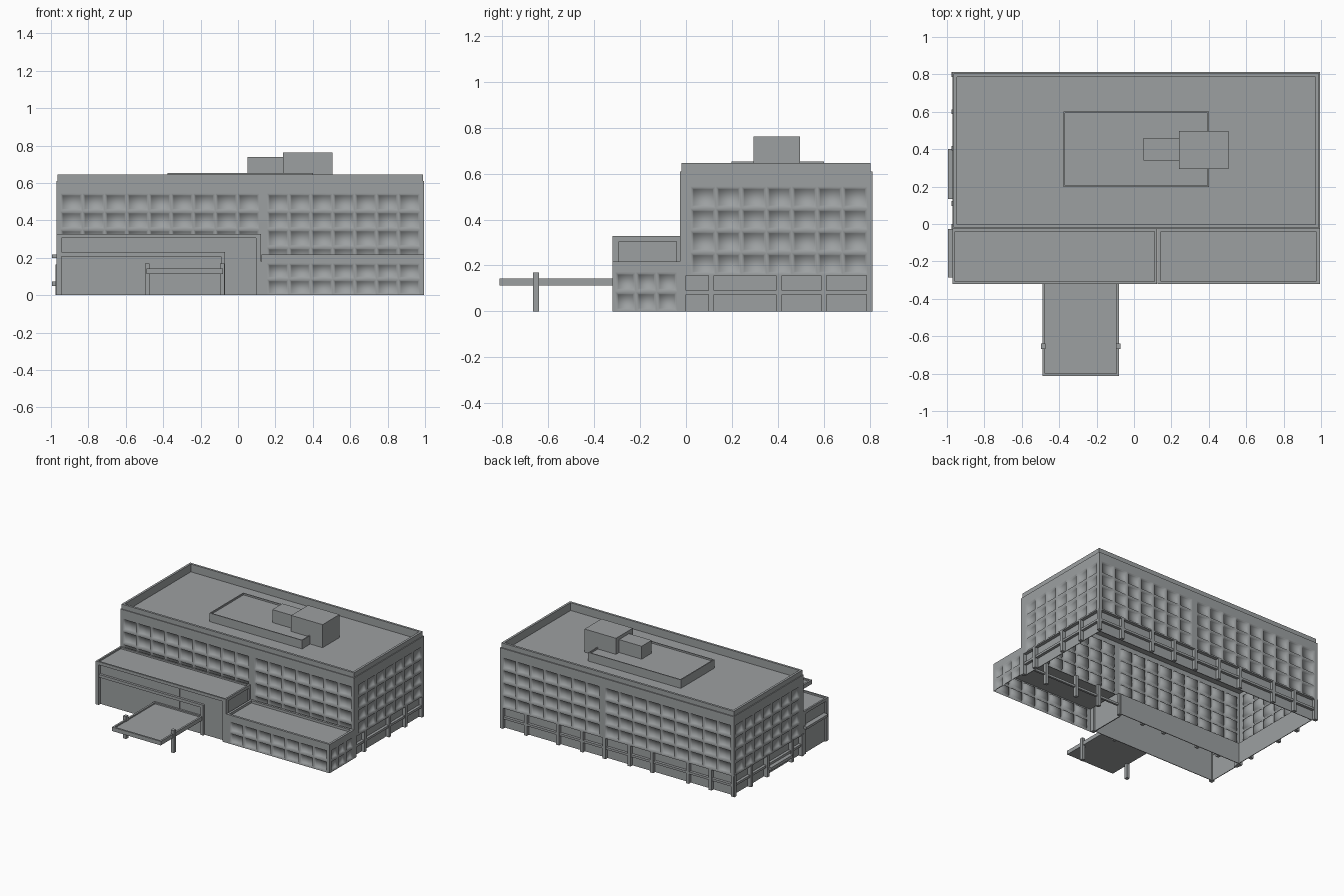
import bpy, bmesh
from mathutils import Vector

if "Cube" in bpy.data.objects:
    bpy.data.objects.remove(bpy.data.objects["Cube"])

concrete = bpy.data.materials.new("grey concrete")
concrete.diffuse_color = (0.335, 0.352, 0.358, 1)
concrete.use_nodes = True
concrete.node_tree.nodes["Principled BSDF"].inputs["Base Color"].default_value = concrete.diffuse_color


def finish(name, bm):
    me = bpy.data.meshes.new(name)
    bm.to_mesh(me)
    bm.free()
    me.materials.append(concrete)
    ob = bpy.data.objects.new(name, me)
    bpy.context.collection.objects.link(ob)
    return ob


def add_box(bm, x0, x1, y0, y1, z0, z1):
    vs = bmesh.ops.create_cube(bm, size=1)["verts"]
    for v in vs:
        v.co = Vector((x1 if v.co.x > 0 else x0, y1 if v.co.y > 0 else y0, z1 if v.co.z > 0 else z0))


def boxes(name, *dims):
    bm = bmesh.new()
    for d in dims:
        add_box(bm, *d)
    return finish(name, bm)


def tray(name, x0, x1, y0, y1, z0, z1, rim, depth):
    """Flat slab with a raised rim around its edge."""
    return boxes(name, (x0 + rim, x1 - rim, y0 + rim, y1 - rim, z0, z1 - depth),
                 (x0, x1, y0, y0 + rim, z0, z1), (x0, x1, y1 - rim, y1, z0, z1),
                 (x0, x0 + rim, y0 + rim, y1 - rim, z0, z1), (x1 - rim, x1, y0 + rim, y1 - rim, z0, z1))


def window_wall(name, a, b, z0, z1, cols, rows, top, end0=0.02, end1=0.02):
    """Wall sheet from a to b (outside on the right) with sunk window bays and a plain top band."""
    bm = bmesh.new()
    a, b = Vector((*a, 0)), Vector((*b, 0))
    length = (b - a).length
    d = (b - a).normalized()
    us = [0] + [end0 + (length - end0 - end1) * i / cols for i in range(cols + 1)] + [length]
    zs = [z0 + (z1 - z0) * j / rows for j in range(rows + 1)] + [top]
    grid = [[bm.verts.new(a + d * u + Vector((0, 0, z))) for z in zs] for u in us]
    bays = []
    for i in range(len(us) - 1):
        for j in range(len(zs) - 1):
            f = bm.faces.new((grid[i][j], grid[i + 1][j], grid[i + 1][j + 1], grid[i][j + 1]))
            if 0 < i <= cols and j < rows:
                bays.append(f)
    bm.normal_update()
    bmesh.ops.inset_individual(bm, faces=bays, thickness=0.011)
    bmesh.ops.inset_individual(bm, faces=bays, thickness=0.008, depth=-0.016)
    for f in bm.faces:
        f.smooth = True
    return finish(name, bm)


X0, X1, Y0, Y1, XM = -0.97, 0.994, -0.026, 0.812, 0.135

# upper storeys of the main block; long sides are split by a plain strip
for side, a, b, n, e0, e1 in (
        ("front_left", (X0, Y0), (XM, Y0), 9, 0.02, 0.02), ("front_right", (XM, Y0), (X1, Y0), 7, 0.02, 0.02),
        ("right", (X1, Y0), (X1, Y1), 7, 0.045, 0.02),
        ("back_right", (X1, Y1), (XM, Y1), 7, 0.02, 0.02), ("back_left", (XM, Y1), (X0, Y1), 9, 0.02, 0.02),
        ("left", (X0, Y1), (X0, Y0), 7, 0.02, 0.045)):
    window_wall(side + "_window_wall", a, b, 0.16, 0.545, n, 4, 0.609, e0, e1)

# ground floor: recessed walls with soffits
r = 0.025
boxes("recessed_ground_walls",
      (X1 - r - 0.005, X1 - r, Y0, Y1 - r, 0, 0.16),
      (X0 + r, X0 + r + 0.005, Y0, Y1 - r, 0, 0.16),
      (X0 + r, X1 - r, Y1 - r - 0.005, Y1 - r, 0, 0.16),
      (X0 + r, 0.12, Y0 + r, Y0 + r + 0.005, 0, 0.16))
boxes("soffits",
      (X1 - r, X1, Y0, Y1, 0.157, 0.16), (X0, X0 + r, Y0, Y1, 0.157, 0.16),
      (X0, X1, Y1 - r, Y1, 0.157, 0.16))
# horizontal rails
boxes("ground_rails",
      (X1 - r, X1 - 0.004, Y0, Y1, 0.073, 0.09), (X0 + 0.004, X0 + r, Y0, Y1, 0.073, 0.09),
      (X0, X1, Y1 - r, Y1 - 0.004, 0.073, 0.09), (X0, X1, Y0, Y0 + 0.016, 0.073, 0.09))
# columns
w = 0.0125
xs = (-0.957, -0.77, -0.58, -0.28, -0.09, 0.12, 0.31, 0.51, 0.78, 0.981)
ys = (-0.013, 0.11, 0.405, 0.6, 0.799)
cols = []
for x in xs:
    cols += [(x - w, x + w, Y1 - 0.025, Y1, 0, 0.165), (x - w, x + w, Y0, Y0 + 0.025, 0, 0.165)]
for y in ys:
    cols += [(X1 - 0.025, X1, y - w, y + w, 0, 0.165), (X0 - 0.005, X0 + 0.025, y - w, y + w, 0, 0.165)]
boxes("columns", *cols)

# main roof and rooftop structures
tray("wall_cap", X0, X1, Y0, Y1, 0.578, 0.61, 0.022, 0.03)
tray("main_roof", X0 + 0.006, X1 - 0.006, Y0 + 0.006, Y1 - 0.008, 0.579, 0.646, 0.017, 0.059)
tray("roof_plinth", -0.378, 0.40, 0.198, 0.602, 0.582, 0.652, 0.008, 0.012)
boxes("roof_penthouse", (0.24, 0.504, 0.295, 0.497, 0.583, 0.762))
boxes("roof_plant_room", (0.05, 0.24, 0.34, 0.46, 0.583, 0.738))

# low right wing
F = -0.321
window_wall("right_wing_front", (0.12, F), (X1, F), 0, 0.172, 7, 2, 0.18, 0.035, 0.02)
window_wall("right_wing_side", (X1, F), (X1, Y0), 0, 0.172, 3, 2, 0.18, 0.012, 0.012)
tray("right_wing_roof", 0.125, X1, F, Y0, 0.178, 0.218, 0.017, 0.018)

# taller left wing: roof, piers and recessed walls
tray("left_wing_roof", X0, 0.122, F, Y0, 0.305, 0.328, 0.013, 0.012)
boxes("left_wing_piers", (X0, -0.945, F, F + 0.03, 0, 0.306), (0.095, 0.122, F, F + 0.03, 0, 0.306),
      (0.1, 0.122, Y0 - 0.015, Y0, 0.2, 0.306), (X0, X0 + 0.025, Y0 - 0.025, Y0, 0, 0.306))
boxes("left_wing_walls", (X0 + 0.012, 0.11, F + 0.022, F + 0.027, 0, 0.306),
      (X0 + 0.012, X0 + 0.017, F + 0.02, Y0, 0, 0.306), (0.1, 0.107, F + 0.02, Y0, 0, 0.306))
boxes("entrance_frame", (-0.945, -0.07, F + 0.004, F + 0.024, 0.208, 0.23),
      (-0.092, -0.07, F + 0.004, F + 0.024, 0, 0.208))
boxes("front_mullion", (-0.283, -0.278, F + 0.019, F + 0.023, 0, 0.306))

# entrance canopy with posts
tray("entrance_canopy", -0.49, -0.08, -0.812, F + 0.02, 0.112, 0.142, 0.014, 0.01)
boxes("canopy_posts", *[(x - w, x + w, -0.667, -0.64, 0, 0.17) for x in (-0.485, -0.085)])

# small awnings on the left side
boxes("side_awnings", (-0.995, X0 + 0.02, -0.285, Y0, 0.2, 0.218), (-0.995, X0 + 0.02, 0.135, 0.40, 0.05, 0.072))
